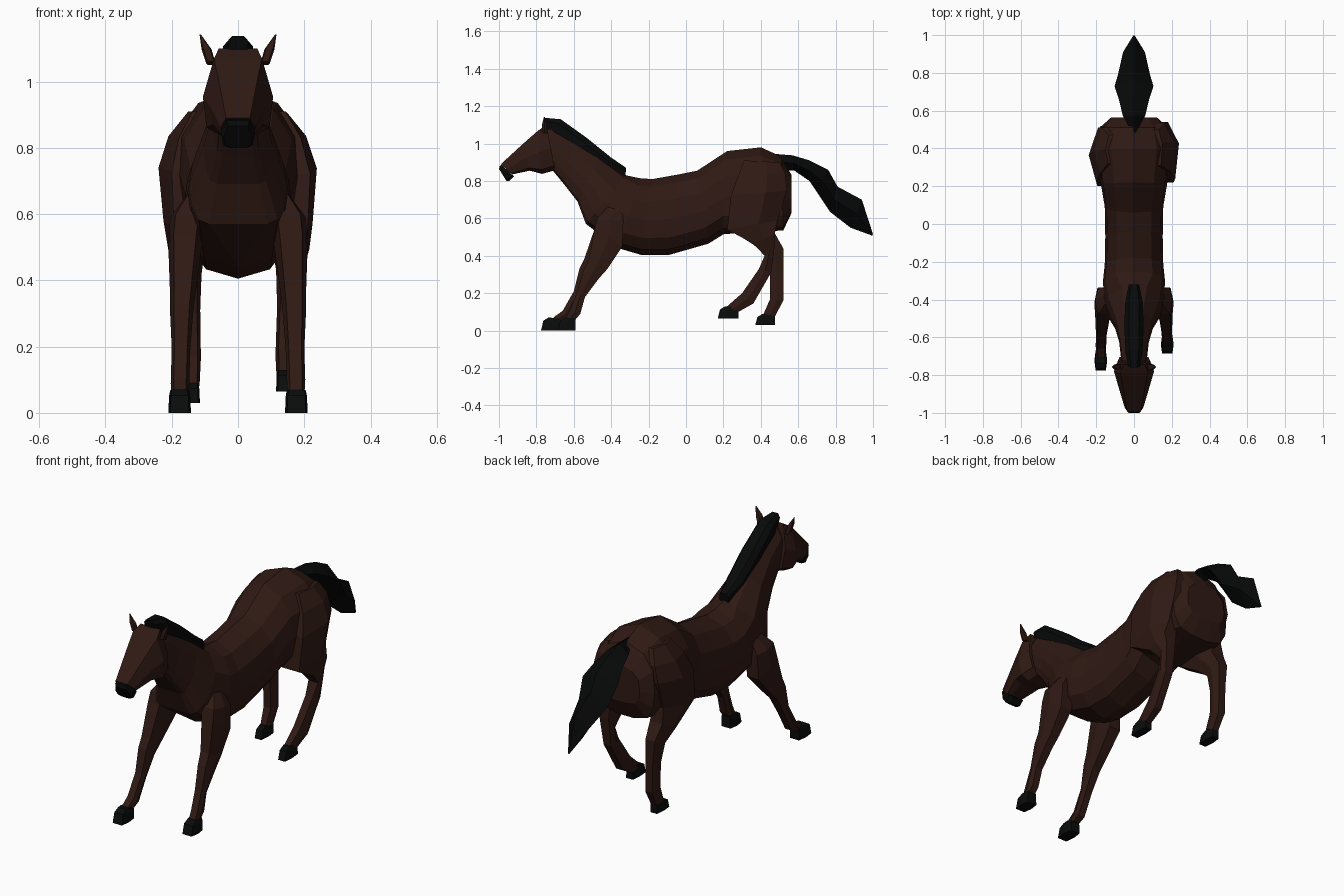
import bpy, bmesh


def material(name, rgb):
    m = bpy.data.materials.new(name)
    m.diffuse_color = (*rgb, 1)
    return m


BROWN = material("brown_coat", (0.029, 0.010, 0.007))
BLACK = material("black_hair", (0.0022, 0.0025, 0.0025))
HOOF = material("dark_hoof", (0.003, 0.0034, 0.0034))

# Half cross-sections: (fraction from edge A to edge B, fraction of half width)
BARREL = [(0, 0), (.1, .6), (.3, .93), (.55, 1), (.78, .92), (.93, .62), (1, 0)]
CHEST = [(0, 0), (.06, .45), (.3, .93), (.55, 1), (.78, .95), (.95, .8), (1, .6)]
RUMP = [(0, 0), (.1, .6), (.3, .93), (.6, 1), (.8, .95), (.95, .75), (1, .3)]
SKULL = [(0, .68), (.5, 1), (.9, .9), (1, .5)]
CREST = [(0, .55), (.3, 1), (1, .9)]
LIMB = [(0, .68), (.5, 1), (1, .68)]
THIGH = {-1: [(0, .55), (.5, 1), (1, .45)], 1: [(0, .78), (.62, 1), (1, .35)]}
BLADE = [(0, 0), (.5, 1), (1, 0)]


def loft(name, rings, section, mat, side=0):
    """Skin rings (ya, za, yb, zb, half_width[, centre_x]) with mirrored section(s)."""
    bm = bmesh.new()
    loops = []
    sections = section if isinstance(section[0], list) else [section] * len(rings)
    for r, half in zip(rings, sections):
        ya, za, yb, zb, hw = r[:5]
        cx = side * r[5] if len(r) > 5 else 0
        pts = half + [(t, -w) for t, w in reversed(half)]
        loops.append([bm.verts.new((cx + w * hw, ya + (yb - ya) * t, za + (zb - za) * t))
                      for t, w in pts])
    n = len(loops[0])
    for a, b in zip(loops, loops[1:]):
        for i in range(n):
            bm.faces.new((a[i], a[(i + 1) % n], b[(i + 1) % n], b[i]))
    bm.faces.new(loops[0])
    bm.faces.new(loops[-1])
    bmesh.ops.remove_doubles(bm, verts=bm.verts, dist=0.0005)
    bmesh.ops.recalc_face_normals(bm, faces=bm.faces)
    me = bpy.data.meshes.new(name)
    bm.to_mesh(me)
    bm.free()
    me.materials.append(mat)
    ob = bpy.data.objects.new(name, me)
    bpy.context.collection.objects.link(ob)
    return ob


# Torso and neck
loft("body_and_neck", [
    (-.77, 1.07, -.77, .88, .06), (-.72, 1.10, -.72, .865, .068),
    (-.60, 1.04, -.65, .78, .078),
    (-.46, .935, -.58, .69, .105), (-.32, .83, -.535, .57, .148),
    (-.25, .815, -.36, .44, .165), (-.18, .81, -.24, .405, .155),
    (-.04, .835, -.09, .405, .152), (.06, .855, .12, .465, .155),
    (.22, .96, .2, .515, .175), (.40, .98, .38, .53, .20),
    (.51, .93, .52, .535, .175), (.565, .83, .565, .63, .12)],
    [CHEST] * 5 + [BARREL] * 5 + [RUMP] * 3, BROWN)

# Head and dark muzzle
loft("head", [
    (-.745, 1.10, -.70, .857, .085), (-.79, 1.07, -.77, .838, .106),
    (-.87, 1.0, -.835, .855, .085), (-.99, .89, -.93, .835, .053)], SKULL, BROWN)
loft("muzzle", [
    (-.985, .885, -.92, .825, .051), (-.995, .882, -.945, .80, .05),
    (-1.0, .865, -.96, .80, .043)], SKULL, BLACK)

# Ears
for s, label in ((-1, "left"), (1, "right")):
    loft(label + "_ear", [
        (-.77, 1.06, -.74, 1.05, .014, .082), (-.77, 1.10, -.745, 1.095, .015, .095),
        (-.76, 1.142, -.755, 1.142, .002, .114)], LIMB, BROWN, s)

# Mane and tail
loft("mane", [
    (-.76, 1.138, -.745, 1.08, .03), (-.67, 1.13, -.70, 1.05, .045),
    (-.53, 1.03, -.58, .95, .051), (-.40, .925, -.46, .86, .047),
    (-.32, .87, -.325, .82, .028)], CREST, BLACK)
loft("tail", [
    (.47, .945, .50, .86, .01), (.57, .937, .58, .855, .06),
    (.66, .91, .66, .80, .08), (.76, .86, .70, .74, .103),
    (.81, .77, .77, .635, .085), (.94, .70, .88, .55, .058),
    (1.0, .515, .995, .508, .004)], BLADE, BLACK)

# Front legs: same shoulder, different reach below the knee
SHOULDER = [(-.42, .66, -.34, .64, .03, .13), (-.475, .60, -.335, .58, .052, .153),
            (-.49, .54, -.34, .45, .05, .16)]
FRONT = {
    -1: [(-.545, .38, -.45, .33, .038, .167), (-.57, .33, -.50, .28, .035, .17),
         (-.60, .21, -.56, .18, .028, .172), (-.66, .105, -.62, .07, .028, .175),
         (-.71, .07, -.66, .05, .026, .175)],
    1: [(-.52, .38, -.42, .33, .038, .167), (-.55, .32, -.465, .28, .035, .17),
        (-.585, .20, -.54, .18, .028, .172), (-.62, .11, -.565, .09, .028, .175),
        (-.64, .07, -.59, .06, .026, .175)]}

# Hind legs: right one lifted forward, left one nearly straight
HIND = {
    -1: [(.32, .91, .47, .91, .03, .12), (.27, .83, .51, .84, .07, .14),
         (.22, .73, .51, .75, .09, .15), (.20, .56, .46, .60, .07, .155),
         (.36, .46, .475, .52, .055, .155), (.43, .40, .52, .44, .04, .15),
         (.45, .30, .52, .32, .031, .145), (.45, .17, .52, .16, .03, .142),
         (.415, .09, .475, .075, .024, .14)],
    1: [(.31, .91, .50, .90, .03, .12), (.28, .83, .53, .84, .07, .135),
        (.24, .72, .54, .75, .09, .148), (.22, .54, .49, .59, .07, .155),
        (.36, .465, .475, .52, .055, .16), (.42, .40, .475, .46, .04, .155),
        (.39, .33, .455, .31, .032, .15), (.30, .20, .36, .145, .03, .143),
        (.22, .13, .28, .10, .024, .14)]}

# Hooves: (toe y, heel y, top z, sole z, half width, centre x)
HOOVES = {("front", -1): (-.775, -.67, .065, 0, .034, .176),
          ("front", 1): (-.685, -.59, .065, 0, .034, .176),
          ("hind", -1): (.37, .475, .085, .03, .025, .14),
          ("hind", 1): (.17, .28, .125, .065, .025, .14)}

for s, label in ((-1, "left"), (1, "right")):
    loft(label + "_front_leg", SHOULDER + FRONT[s], LIMB, BROWN, s)
    loft(label + "_hind_leg", HIND[s], [THIGH[s]] * 4 + [LIMB] * 5, BROWN, s)
    for pair in ("front", "hind"):
        toe, heel, top, sole, hw, cx = HOOVES[pair, s]
        loft(f"{label}_{pair}_hoof", [
            (toe + .04, top + .005, heel, top, hw * .85, cx),
            (toe + .012, top - .012, heel, top - .02, hw * .95, cx),
            (toe, sole, heel, sole, hw, cx)],
            [(0, .8), (.5, 1), (1, .8)], HOOF, s)
